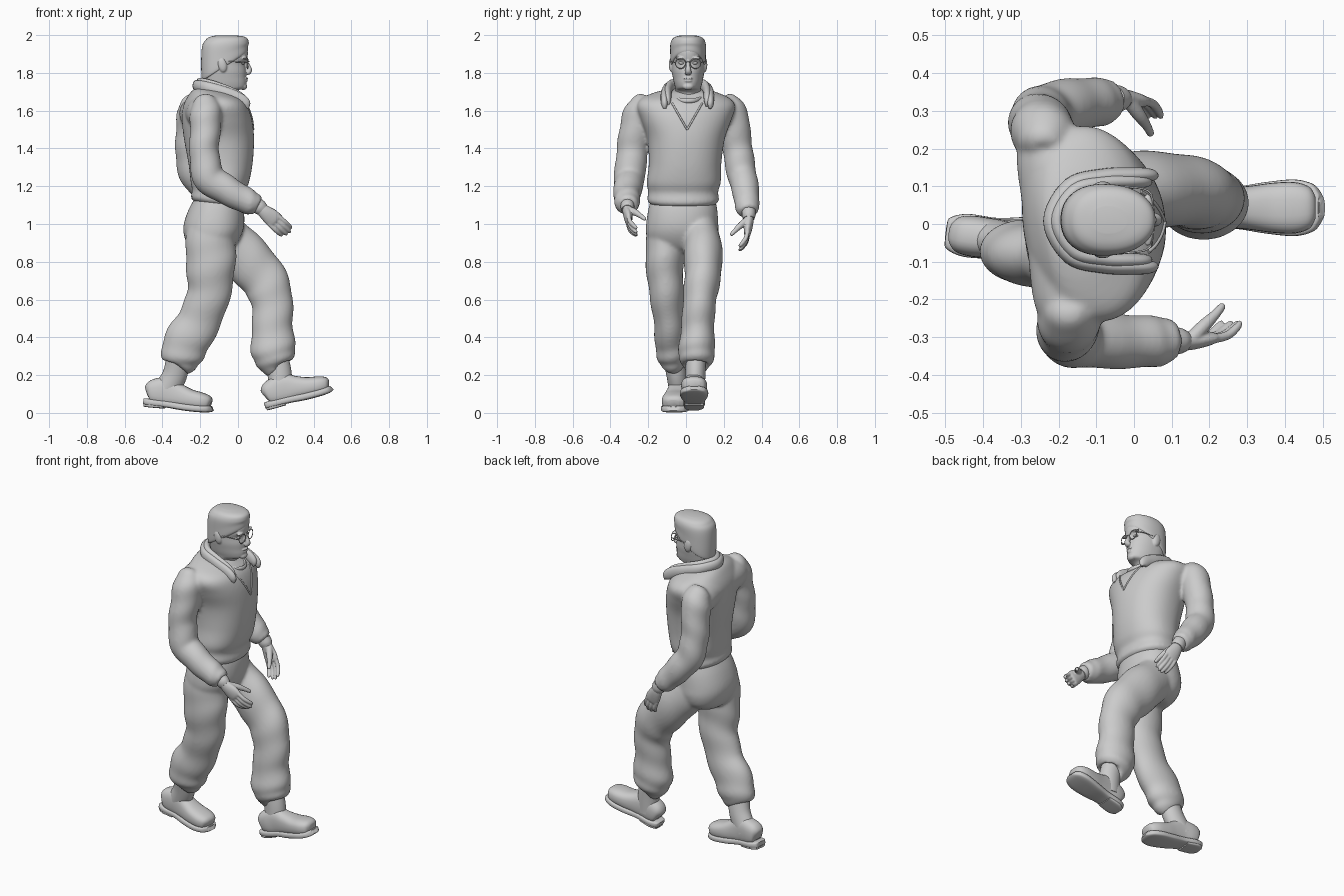
import bpy, math
from mathutils import Vector, Matrix
from mathutils.bvhtree import BVHTree

Y, Z = Vector((0, 1, 0)), Vector((0, 0, 1))


def smooth_rows(rows, k=6):
    """Catmull-Rom interpolation of every column."""
    out, n = [], len(rows)
    for i in range(n - 1):
        a, b, c, d = rows[max(i - 1, 0)], rows[i], rows[i + 1], rows[min(i + 2, n - 1)]
        for j in range(k):
            t = j / k
            out.append([0.5 * (2 * q + (r - p) * t + (2 * p - 5 * q + 4 * r - s) * t * t
                               + (3 * q - p - 3 * r + s) * t ** 3)
                        for p, q, r, s in zip(a, b, c, d)])
    return out + [list(rows[-1])]


def sup(v, e):
    return math.copysign(abs(v) ** (2 / e), v)


def skin(name, loops):
    """Closed skin over a stack of equal-sized rings."""
    n, m = len(loops[0]), len(loops)
    verts = [p for loop in loops for p in loop]
    faces = [(i * n + j, i * n + (j + 1) % n, (i + 1) * n + (j + 1) % n, (i + 1) * n + j)
             for i in range(m - 1) for j in range(n)]
    faces += [tuple(reversed(range(n))), tuple(range((m - 1) * n, m * n))]
    me = bpy.data.meshes.new(name)
    me.from_pydata(verts, [], faces)
    me.shade_smooth()
    me.set_sharp_from_angle(angle=math.radians(50))
    ob = bpy.data.objects.new(name, me)
    bpy.context.collection.objects.link(ob)
    return ob


def loft(name, rows, ref=Y, e=2.0, n=28, k=6, fold=0.0):
    """Tube along a path; rows are x, y, z, radius along ref, radius across."""
    rows = smooth_rows(rows, k)
    P = [Vector(r[:3]) for r in rows]
    loops = []
    for i, r in enumerate(rows):
        t = (P[min(i + 1, len(P) - 1)] - P[max(i - 1, 0)]).normalized()
        u = (ref - t * ref.dot(t)).normalized()
        v = t.cross(u)
        loop = []
        for j in range(n):
            a = 2 * math.pi * j / n
            f = 1 + fold * math.sin(i * 0.75 + 1.6 * math.sin(a + 0.6))
            loop.append(P[i] + u * r[3] * f * sup(math.cos(a), e) + v * r[4] * f * sup(math.sin(a), e))
        loops.append(loop)
    return skin(name, loops)


def stack(name, rows, e=2.2, n=48, k=6, taper=0.0):
    """Horizontal rings; rows are z, front x, back x, centre y, half width, twist, slope."""
    loops = []
    for z, f, b, cy, hw, tw, sl in smooth_rows(rows, k):
        cx, rx, loop = (f + b) / 2, (f - b) / 2, []
        for j in range(n):
            a = 2 * math.pi * j / n
            x = rx * sup(math.cos(a), e)
            y = hw * sup(math.sin(a), e) * (1 - taper * math.cos(a))
            loop.append((cx + x * math.cos(tw) - y * math.sin(tw),
                         cy + x * math.sin(tw) + y * math.cos(tw), z + sl * x))
        loops.append(loop)
    return skin(name, loops)


def ball(name, loc, scale, rot=0.0):
    bpy.ops.mesh.primitive_uv_sphere_add(segments=20, ring_count=12, radius=1, location=loc, rotation=(0, rot, 0))
    ob = bpy.context.object
    ob.name, ob.scale = name, scale
    ob.data.shade_smooth()
    return ob


def blend(name, obs, voxel, rounds):
    """Join parts and melt them into one smooth skin."""
    bpy.ops.object.select_all(action='DESELECT')
    for ob in obs:
        ob.select_set(True)
    bpy.context.view_layer.objects.active = obs[0]
    bpy.ops.object.join()
    ob = bpy.context.object
    ob.name = name
    rm = ob.modifiers.new("melt", 'REMESH')
    rm.mode, rm.voxel_size, rm.use_smooth_shade = 'VOXEL', voxel, True
    sm = ob.modifiers.new("soften", 'SMOOTH')
    sm.factor, sm.iterations = .5, rounds
    return ob


# Jacket: body twisted against the stride, shoulder yoke, sleeves
body = stack("jacket_body", [
    (1.10, .015, -.225, -.015, .165, 0, -.1), (1.125, .04, -.25, -.015, .19, 0, -.1),
    (1.17, .036, -.243, -.015, .185, 0, -.05), (1.22, .058, -.25, -.012, .196, .02, 0),
    (1.32, .077, -.262, -.005, .192, .06, 0), (1.45, .084, -.285, 0, .205, .12, 0),
    (1.55, .072, -.294, 0, .24, .15, 0), (1.62, .047, -.287, 0, .262, .15, 0),
    (1.665, .02, -.262, 0, .235, .15, -.08), (1.695, -.01, -.235, .005, .16, .1, -.15),
    (1.71, -.03, -.2, .01, .09, 0, -.15)])
yoke = loft("yoke", [(-.168, -.27, 1.585, .06, .07), (-.17, -.19, 1.585, .093, .1), (-.165, 0, 1.59, .1, .125),
                     (-.215, .18, 1.585, .093, .1), (-.24, .255, 1.585, .06, .07)], ref=Z)
right = loft("right_sleeve", [
    (-.165, -.20, 1.665, .035, .035), (-.168, -.222, 1.637, .068, .07), (-.17, -.25, 1.57, .087, .085),
    (-.175, -.272, 1.47, .085, .08), (-.178, -.288, 1.36, .083, .08), (-.15, -.30, 1.24, .082, .085),
    (-.05, -.31, 1.175, .074, .077), (.04, -.312, 1.125, .069, .07), (.085, -.31, 1.105, .062, .06),
    (.107, -.31, 1.094, .047, .047)], fold=.03)
left = loft("left_sleeve", [
    (-.235, .195, 1.665, .035, .035), (-.236, .218, 1.637, .068, .07), (-.24, .245, 1.57, .086, .085),
    (-.25, .262, 1.47, .082, .08), (-.252, .277, 1.37, .08, .08), (-.23, .295, 1.265, .078, .082),
    (-.165, .315, 1.18, .072, .077), (-.105, .322, 1.11, .066, .068), (-.072, .327, 1.075, .06, .058),
    (-.058, .33, 1.06, .045, .045)], fold=.03)
jacket = blend("jacket", [body, yoke, right, left], .009, 9)

# Collar: standing inner band and rolled outer fall with two points
half = [(.052, -.112, 1.612, .006, .008), (.04, -.114, 1.637, .028, .017), (.0, -.114, 1.664, .034, .02),
        (-.08, -.11, 1.695, .034, .021), (-.17, -.085, 1.722, .032, .021)]
path = half + [(-.22, .008, 1.732, .03, .021)] + [(x, .016 - y, z, a, b) for x, y, z, a, b in reversed(half)]
loft("collar_fall", path, ref=Z, n=20)
loft("collar_stand", [(-.085 + (x + .085) * .87, .008 + (y - .008) * .86, z + .012, a, b) for x, y, z, a, b in path],
     ref=Z, n=20)

# Open front edges laid onto the jacket, shirt band in the opening
tree = BVHTree.FromObject(jacket, bpy.context.evaluated_depsgraph_get())
for label, s in (("right", -1), ("left", 1)):
    path = []
    for i in range(7):
        y, z = .006 + s * .08 * (1 - i / 6), 1.64 - .14 * i / 6
        hit = tree.ray_cast(Vector((1, y, z)), Vector((-1, 0, 0)))[0]
        path.append((hit.x + .001, y, z, .005, .005))
    loft(label + "_lapel_edge", path, n=8, k=2)
loft("shirt_neckband", [(-.045 + .075 * math.cos(a), .01 + .07 * math.sin(a), 1.672 - .02 * math.cos(a), .012, .008)
                        for a in [-1.5 + .3 * i for i in range(11)]], ref=Z, n=10, k=2)

# Trousers: seat and two striding legs
seat = stack("trouser_seat", [
    (.84, -.07, -.22, -.02, .1, 0, 0), (.88, -.02, -.262, -.02, .165, 0, 0), (.94, .018, -.286, -.02, .19, 0, 0),
    (1.0, .033, -.287, -.02, .191, 0, 0), (1.08, .03, -.26, -.017, .182, 0, 0), (1.15, .01, -.22, -.015, .165, 0, 0)])
leg_l = loft("left_leg", [
    (-.13, .07, 1.02, .08, .11), (-.035, .085, .90, .102, .127), (.075, .092, .785, .1, .13),
    (.152, .083, .68, .094, .122), (.18, .07, .58, .088, .111), (.183, .063, .46, .088, .108),
    (.185, .057, .35, .096, .12), (.192, .055, .29, .094, .109), (.2, .053, .25, .072, .086),
    (.205, .053, .243, .05, .055)], fold=.028)
leg_r = loft("right_leg", [
    (-.14, -.105, 1.02, .09, .12), (-.145, -.112, .88, .102, .134), (-.145, -.112, .75, .098, .128),
    (-.157, -.102, .62, .09, .115), (-.205, -.09, .49, .082, .115), (-.27, -.08, .38, .085, .121),
    (-.3, -.073, .3, .082, .111), (-.31, -.07, .255, .064, .088), (-.315, -.07, .245, .045, .055)], fold=.028)
blend("trousers", [seat, leg_l, leg_r], .009, 9)

# Boots: upper, sole and heel in foot space, then posed
for label, loc, pitch, yaw, shaft in (
        ("left", (.155, .043, .032), -.235, 0,
         [(.2, .053, .3, .053, .064), (.22, .05, .21, .053, .064), (.225, .047, .1, .052, .064)]),
        ("right", (-.488, -.025, .05), .125, -.12,
         [(-.315, -.07, .3, .053, .064), (-.335, -.05, .2, .053, .065), (-.39, -.035, .1, .052, .068)])):
    parts = [
        loft(label + "_boot_upper", [
            (.0, 0, .055, .02, .025), (.012, 0, .06, .045, .055), (.05, 0, .068, .054, .072), (.11, 0, .073, .053, .08),
            (.17, 0, .062, .058, .064), (.23, 0, .052, .066, .053), (.29, 0, .048, .068, .047),
            (.33, 0, .045, .055, .038), (.345, 0, .042, .03, .02)], e=2.6),
        loft(label + "_boot_sole", [
            (-.012, 0, .01, .02, .012), (-.005, 0, .01, .042, .017), (.04, 0, .009, .057, .018), (.12, 0, .01, .056, .018),
            (.2, 0, .007, .068, .019), (.28, 0, .008, .075, .019), (.33, 0, .012, .063, .018),
            (.352, 0, .016, .038, .015), (.357, 0, .018, .02, .01)], e=4),
        loft(label + "_boot_heel", [(-.006, 0, -.004, .035, .014), (.03, 0, -.004, .053, .014), (.1, 0, -.003, .05, .012)],
             e=5, k=3)]
    for ob in parts:
        ob.matrix_world = Matrix.Translation(loc) @ Matrix.Rotation(yaw, 4, 'Z') @ Matrix.Rotation(pitch, 4, 'Y')
    loft(label + "_boot_shaft", shaft)

# Hands: glove band, palm, four fingers, thumb
for label, W, d, s in (("right", (.115, -.31, 1.088), (.74, 0, -.67), -1), ("left", (-.045, .332, 1.045), (.45, 0, -.89), 1)):
    W, d = Vector(W), Vector(d).normalized()
    w, inn = Vector((-d.z, 0, d.x)), Vector((0, -s, 0))

    def pt(a, b, c, r1, r2):
        return (*(W + d * a + w * b + inn * c), r1, r2)
    loft(label + "_glove_band", [pt(-.03, 0, 0, .036, .038), pt(.0, 0, 0, .036, .04), pt(.02, 0, 0, .03, .035)], n=20)
    hand = [loft("palm", [pt(0, 0, 0, .026, .03), pt(.04, 0, 0, .025, .038), pt(.08, .002, .004, .022, .045),
                          pt(.11, .002, .008, .017, .043), pt(.12, .002, .01, .008, .03)], n=20)]
    for i, length in enumerate((.085, .1, .105, .095)):
        b = (i - 1.5) * .021
        hand.append(loft("finger", [
            pt(.095, b, .004, .012, .012), pt(.1 + length * .5, b * 1.05, .014, .012, .012),
            pt(.1 + length * .85, b * 1.05, .034, .011, .011), pt(.1 + length, b, .047, .008, .008),
            pt(.105 + length, b, .051, .004, .004)], n=12, k=4))
    hand.append(loft("thumb", [
        pt(.03, .015, .0, .02, .02), pt(.07, .028, .04, .018, .018), pt(.105, .034, .07, .013, .013),
        pt(.13, .034, .092, .01, .01), pt(.135, .034, .096, .005, .005)], ref=Z, n=12, k=4))
    blend(label + "_hand", hand, .004, 3)

# Head with neck and face
C = .011
head = [stack("skull", [
    (1.62, -.01, -.17, C, .075, 0, 0), (1.68, -.02, -.17, C, .067, 0, 0), (1.705, -.005, -.172, C, .066, 0, 0),
    (1.72, .036, -.175, C, .067, 0, 0), (1.745, .044, -.18, C, .074, 0, 0), (1.775, .043, -.184, C, .08, 0, 0),
    (1.81, .043, -.188, C, .086, 0, 0), (1.85, .037, -.19, C, .088, 0, 0), (1.875, .049, -.192, C, .089, 0, 0),
    (1.92, .051, -.192, C, .089, 0, 0), (1.965, .03, -.17, C, .075, 0, 0), (1.985, -.03, -.11, C, .03, 0, 0)], taper=.13),
    loft("nose", [(.036, C, 1.868, .01, .013), (.05, C, 1.84, .011, .013), (.06, C, 1.815, .016, .015),
                  (.053, C, 1.8, .019, .012), (.044, C, 1.796, .01, .006)], n=16),
    ball("upper_lip", (.042, C, 1.771), (.012, .026, .006)), ball("lower_lip", (.04, C, 1.758), (.012, .022, .007)),
    ball("chin", (.028, C, 1.728), (.021, .03, .019))]
for label, s in (("right", -1), ("left", 1)):
    y = C + s * .04
    head += [ball("brow", (.036, y, 1.878), (.014, .03, .008)),
             ball("ear", (-.083, C + s * .088, 1.843), (.024, .014, .04), -.2)]
    ball(label + "_eye", (.024, C + s * .034, 1.852), (.012, .016, .008))
    # Spectacle rim and temple
    bpy.ops.mesh.primitive_torus_add(location=(.05, y, 1.85), rotation=(0, math.pi / 2, s * .12), major_radius=.027,
                                     minor_radius=.0025, major_segments=32, minor_segments=8)
    bpy.context.object.name = label + "_spectacle_rim"
    bpy.context.object.data.shade_smooth()
    loft(label + "_spectacle_temple", [(.047, C + s * .067, 1.855, .0025, .0025), (.02, C + s * .083, 1.858, .0025, .0025),
                                       (-.085, C + s * .093, 1.86, .0025, .0025)], n=8, ref=Z)
loft("spectacle_bridge", [(.05, C - .014, 1.856, .0025, .0025), (.058, C, 1.86, .0025, .0025),
                          (.05, C + .014, 1.856, .0025, .0025)], n=8, ref=Z)
blend("head", head, .004, 4)

# Hair: flat-topped cap close to the skull
stack("hair", [
    (1.83, .040, -.182, C, .08, 0, .62), (1.843, .052, -.192, C, .092, 0, .6), (1.90, .054, -.195, C, .094, 0, .34),
    (1.95, .057, -.19, C, .094, 0, .08), (1.978, .05, -.172, C, .084, 0, .04), (1.992, .025, -.15, C, .065, 0, .02),
    (1.999, -.02, -.11, C, .035, 0, 0)], taper=.08)
